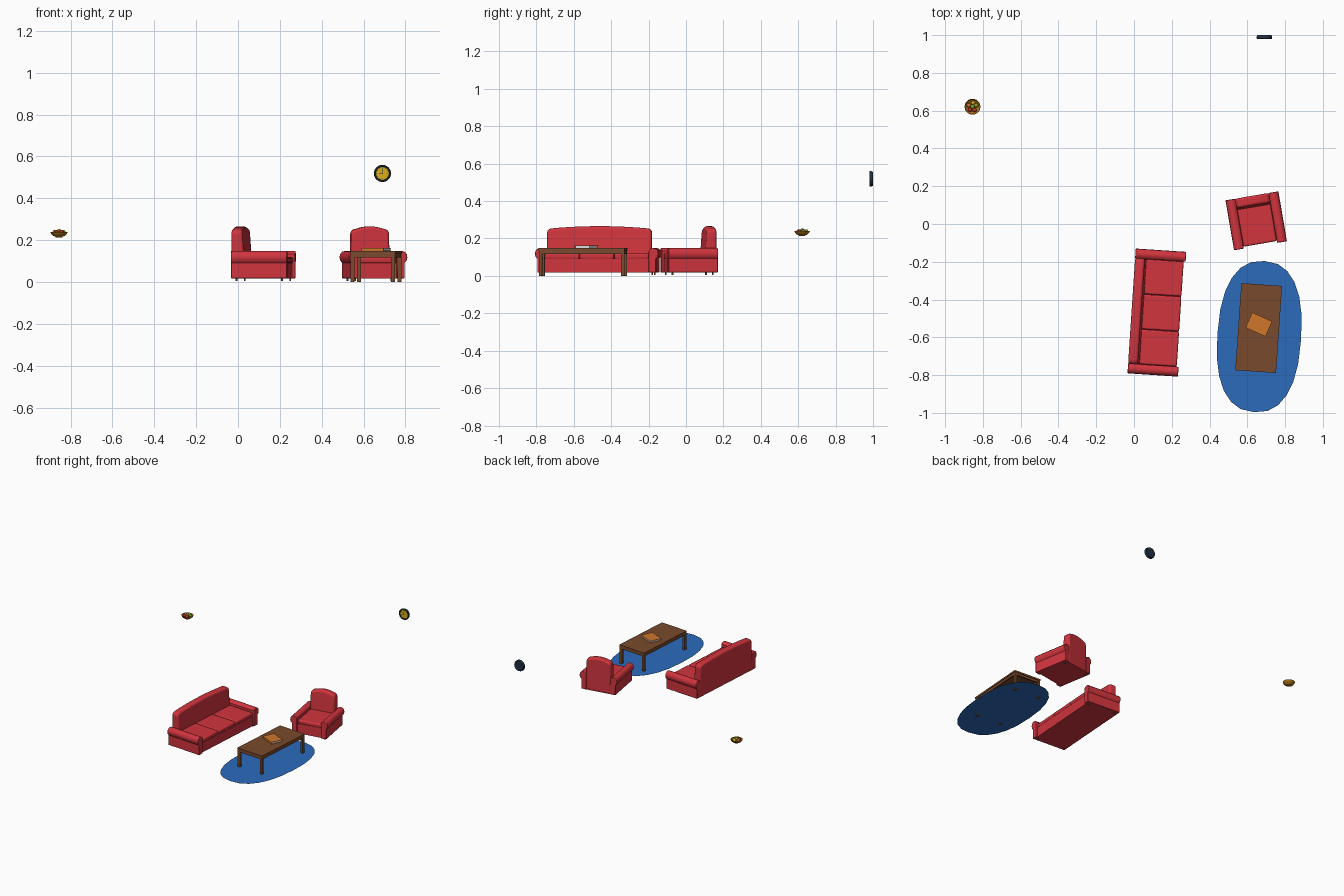
import bpy, bmesh, math
from math import sin, cos, pi, radians

if "Cube" in bpy.data.objects:
    bpy.data.objects.remove(bpy.data.objects["Cube"])


def mat(name, r, g, b):
    m = bpy.data.materials.new(name)
    m.diffuse_color = (r, g, b, 1)
    m.use_nodes = True
    m.node_tree.nodes["Principled BSDF"].inputs["Base Color"].default_value = m.diffuse_color
    return m


RED = mat("red upholstery", 0.64, 0.035, 0.048)
WOOD = mat("brown wood", 0.19, 0.068, 0.026)
BLUE = mat("blue rug", 0.025, 0.145, 0.50)
ORANGE = mat("orange cover", 0.62, 0.18, 0.024)
PAPER = mat("white paper", 0.72, 0.75, 0.78)
NAVY = mat("dark navy", 0.014, 0.028, 0.05)
YELLOW = mat("yellow", 0.68, 0.42, 0.012)
BOWL = mat("amber bowl", 0.42, 0.17, 0.012)
APPLE = mat("apple red", 0.5, 0.04, 0.015)
GREEN = mat("fruit green", 0.25, 0.33, 0.02)


def finish(name, bm, material, loc=(0, 0, 0), rot=(0, 0, 0), bevel=0, seg=3):
    bmesh.ops.recalc_face_normals(bm, faces=bm.faces)
    me = bpy.data.meshes.new(name)
    bm.to_mesh(me)
    bm.free()
    me.materials.append(material)
    ob = bpy.data.objects.new(name, me)
    bpy.context.collection.objects.link(ob)
    ob.location, ob.rotation_euler = loc, rot
    bpy.ops.object.select_all(action='DESELECT')
    ob.select_set(True)
    bpy.context.view_layer.objects.active = ob
    bpy.ops.object.shade_smooth_by_angle(angle=radians(35))
    if bevel:
        b = ob.modifiers.new("bevel", 'BEVEL')
        b.width, b.segments, b.limit_method = bevel, seg, 'ANGLE'
        b.angle_limit = radians(50)
    return ob


def box(name, lo, hi, material, **kw):
    bm = bmesh.new()
    bmesh.ops.create_cube(bm, size=1)
    for v in bm.verts:
        v.co = [(l + h) / 2 + c * (h - l) for l, h, c in zip(lo, hi, v.co)]
    return finish(name, bm, material, **kw)


def prism(name, pts, y0, y1, material, lean=0, **kw):
    """Outline in x-z, pushed from y0 (front) to y1; lean thickens the front downwards."""
    bm = bmesh.new()
    top = max(p[1] for p in pts)
    f = [bm.verts.new((x, y0 - lean * (top - z), z)) for x, z in pts]
    b = [bm.verts.new((x, y1, z)) for x, z in pts]
    bm.faces.new(f)
    bm.faces.new(b[::-1])
    for i in range(len(pts)):
        j = (i + 1) % len(pts)
        bm.faces.new((f[i], b[i], b[j], f[j]))
    return finish(name, bm, material, **kw)


def lathe(name, prof, n, material, **kw):
    """Closed turned shape from (radius, z) points."""
    bm = bmesh.new()
    rings = [[bm.verts.new((r * cos(2 * pi * i / n), r * sin(2 * pi * i / n), z))
              for i in range(n)] for r, z in prof]
    for a, b in zip(rings, rings[1:]):
        for i in range(n):
            j = (i + 1) % n
            bm.faces.new((a[i], a[j], b[j], b[i]))
    bm.faces.new(rings[0])
    bm.faces.new(rings[-1])
    return finish(name, bm, material, **kw)


def ball(name, r, loc, material, scale=(1, 1, 1)):
    bm = bmesh.new()
    bmesh.ops.create_uvsphere(bm, u_segments=14, v_segments=9, radius=r)
    bmesh.ops.scale(bm, vec=scale, verts=bm.verts)
    return finish(name, bm, material, loc=loc)


# ---- upholstered seats: built facing -y, then turned ----
def seat(kind, length, cushions, loc, angle):
    kw = dict(loc=loc, rot=(0, 0, radians(angle)))
    h, d, aw = length / 2, 0.134, 0.052
    box(kind + "_base", (-h + 0.03, -d + 0.012, 0.018), (h - 0.03, d - 0.002, 0.092), RED, **kw)
    # arms with an outward roll at the top
    arm = [(h - aw, 0.018), (h - 0.013, 0.018), (h - 0.013, 0.092), (h - 0.004, 0.102),
           (h, 0.118), (h - 0.003, 0.134), (h - 0.013, 0.145), (h - 0.027, 0.149),
           (h - 0.042, 0.145), (h - aw, 0.134)]
    for side, s in (("left", -1), ("right", 1)):
        prism(f"{kind}_{side}_arm", [(s * x, z) for x, z in arm], -d, d, RED, bevel=0.003, seg=2, **kw)
    # back rest with an arched top and rounded corners
    w, n = h - 0.05, 12
    outline = [(-w, 0.018), (w, 0.018), (w, 0.225)]
    for i in range(5):
        a = i * pi / 8
        outline.append((w - 0.025 + 0.025 * cos(a), 0.229 + 0.025 * sin(a)))
    wi = w - 0.025
    for i in range(1, n):
        x = wi - 2 * wi * i / n
        outline.append((x, 0.254 + 0.012 * (1 - (x / wi) ** 2)))
    for i in range(4, -1, -1):
        a = i * pi / 8
        outline.append((-w + 0.025 - 0.025 * cos(a), 0.229 + 0.025 * sin(a)))
    outline.append((-w, 0.225))
    prism(kind + "_back", outline, d - 0.05, d, RED, lean=0.07, bevel=0.012, **kw)
    # seat cushions
    cw = (length - 2 * aw) / cushions
    for i in range(cushions):
        x = -h + aw + i * cw
        box(f"{kind}_cushion_{i + 1}", (x + 0.001, -d + 0.01, 0.09),
            (x + cw - 0.001, d - 0.055, 0.12), RED, bevel=0.009, **kw)
    # peg feet
    for sx in (-1, 1):
        for y in (-d + 0.025, d - 0.025):
            x = sx * (h - 0.035)
            box(kind + "_foot", (x - 0.004, y - 0.004, 0.006), (x + 0.004, y + 0.004, 0.02), WOOD, **kw)


seat("sofa", 0.662, 3, (0.121, -0.469, 0), 86.2)
seat("armchair", 0.284, 1, (0.647, 0.017, 0), 9.7)

# ---- rug: a flat, slightly squared oval ----
bm = bmesh.new()
N, e = 24, 2 / 2.4
ring = []
for i in range(N):
    c, s = cos(2 * pi * i / N), sin(2 * pi * i / N)
    ring.append(bm.verts.new((math.copysign(abs(c) ** e, c) * 0.222,
                              math.copysign(abs(s) ** e, s) * 0.401, 0)))
bm.faces.new(ring)
rug = finish("rug", bm, BLUE, loc=(0.663, -0.596, 0.008), rot=(0, 0, radians(-4)))

# ---- coffee table ----
TK = dict(loc=(0.66, -0.551, 0), rot=(0, 0, radians(-4)))
tx, ty = 0.108, 0.231
box("table_top", (-tx, -ty, 0.136), (tx, ty, 0.148), WOOD, **TK)
for s in (-1, 1):
    xa, xb = sorted((s * (tx - 0.004), s * (tx - 0.014)))
    ya, yb = sorted((s * (ty - 0.004), s * (ty - 0.014)))
    box("table_side_apron", (xa, -ty + 0.004, 0.118), (xb, ty - 0.004, 0.137), WOOD, **TK)
    box("table_end_apron", (-tx + 0.004, ya, 0.118), (tx - 0.004, yb, 0.137), WOOD, **TK)
    for t in (-1, 1):
        cx, cy = s * (tx - 0.011), t * (ty - 0.011)
        box("table_leg", (cx - 0.009, cy - 0.009, 0), (cx + 0.009, cy + 0.009, 0.137), WOOD, **TK)

# ---- book lying on the table ----
BK = dict(loc=(0.661, -0.532, 0.148), rot=(0, 0, radians(-24)))
box("book_pages", (-0.055, -0.041, 0.001), (0.055, 0.041, 0.013), PAPER, **BK)
box("book_lower_cover", (-0.058, -0.044, 0), (0.058, 0.044, 0.002), ORANGE, **BK)
box("book_upper_cover", (-0.058, -0.044, 0.012), (0.058, 0.044, 0.0145), ORANGE, **BK)
box("book_spine", (-0.058, -0.044, 0.001), (0.058, -0.041, 0.013), ORANGE, **BK)

# ---- wall clock: turned about z, then tipped to face -y ----
CK = dict(loc=(0.69, 0.99, 0.519), rot=(pi / 2, 0, 0))
lathe("clock_case", [(0.037, -0.01), (0.041, 0.0), (0.041, 0.008), (0.039, 0.01),
                     (0.033, 0.01), (0.031, 0.006)], 32, NAVY, **CK)
lathe("clock_face", [(0.031, 0.006), (0.031, 0.007)], 32, YELLOW, **CK)
for k in range(12):
    a = k * pi / 6
    x, y = 0.026 * cos(a), 0.026 * sin(a)
    box("clock_mark", (x - 0.0012, y - 0.0012, 0.0068), (x + 0.0012, y + 0.0012, 0.0076), NAVY, **CK)
box("clock_minute_hand", (-0.001, -0.003, 0.007), (0.001, 0.023, 0.0082), NAVY, **CK)
box("clock_hour_hand", (-0.016, -0.001, 0.007), (0.003, 0.001, 0.0082), NAVY, **CK)

# ---- fruit bowl ----
bx, by = -0.855, 0.621
lathe("bowl", [(0.016, 0.214), (0.018, 0.217), (0.029, 0.222), (0.038, 0.231), (0.042, 0.239),
               (0.040, 0.239), (0.035, 0.231), (0.026, 0.225), (0.01, 0.222)], 24, BOWL, loc=(bx, by, 0))
fruit = [("apple", APPLE, -130), ("apple", APPLE, -60), ("pear", GREEN, 20),
         ("lemon", YELLOW, 80), ("orange", ORANGE, 160)]
for nm, m, deg in fruit:
    a = radians(deg)
    ball(nm, 0.0115, (bx + 0.021 * cos(a), by + 0.021 * sin(a), 0.238), m)
ball("top_pear", 0.0115, (bx, by, 0.243), GREEN, (1, 1, 0.95))
